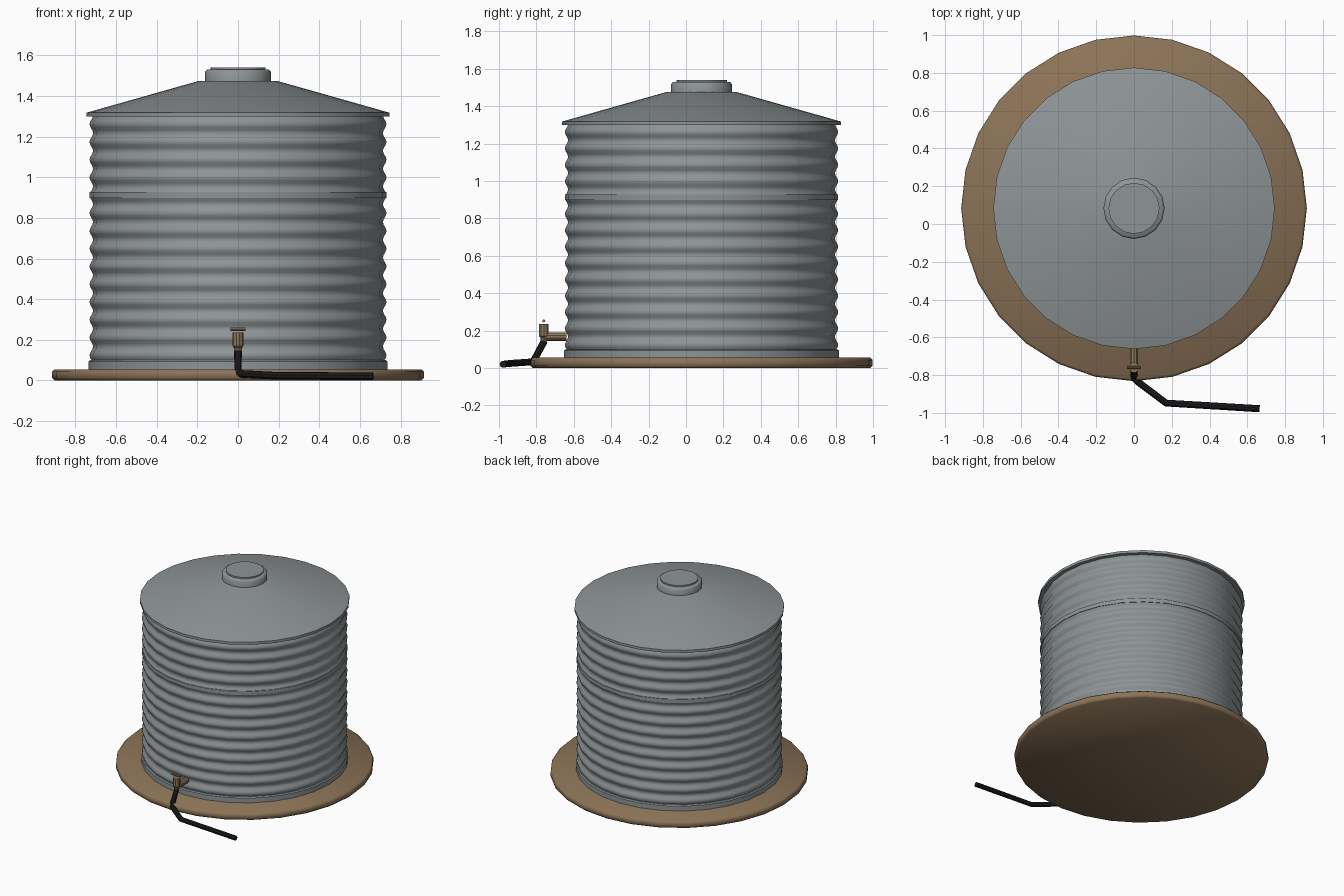
import bpy, math
from mathutils import Vector

if "Cube" in bpy.data.objects:
    bpy.data.objects.remove(bpy.data.objects["Cube"])

CY = 0.083      # tank axis in y
SIDES = 28


def material(name, rgb):
    m = bpy.data.materials.new(name)
    m.diffuse_color = (*rgb, 1)
    m.use_nodes = True
    m.node_tree.nodes["Principled BSDF"].inputs["Base Color"].default_value = m.diffuse_color
    return m


STEEL = material("galvanised_grey", (0.27, 0.295, 0.305))
EARTH = material("earth_brown", (0.26, 0.172, 0.095))
BRASS = material("dull_brass", (0.27, 0.185, 0.10))
RUBBER = material("black_rubber", (0.011, 0.011, 0.012))


def finish(ob, mat, angle=35):
    ob.data.materials.append(mat)
    bpy.ops.object.select_all(action='DESELECT')
    ob.select_set(True)
    bpy.context.view_layer.objects.active = ob
    bpy.ops.object.shade_smooth_by_angle(angle=math.radians(angle))
    return ob


def lathe(name, profile, mat, n=SIDES, centre=(0, CY), angle=35):
    """Spin a (radius, z) profile, bottom to top, and cap both ends."""
    verts, faces = [], []
    for r, z in profile:
        for i in range(n):
            a = 2 * math.pi * i / n
            verts.append((centre[0] + r * math.cos(a), centre[1] + r * math.sin(a), z))
    for k in range(len(profile) - 1):
        for i in range(n):
            j = (i + 1) % n
            faces.append((k * n + i, k * n + j, (k + 1) * n + j, (k + 1) * n + i))
    faces.append(tuple(reversed(range(n))))
    top = (len(profile) - 1) * n
    faces.append(tuple(range(top, top + n)))
    me = bpy.data.meshes.new(name)
    me.from_pydata(verts, [], faces)
    ob = bpy.data.objects.new(name, me)
    bpy.context.collection.objects.link(ob)
    return finish(ob, mat, angle)


def rod(name, a, b, r, mat, n=10):
    a, b = Vector(a), Vector(b)
    bpy.ops.mesh.primitive_cylinder_add(vertices=n, radius=r, depth=(b - a).length,
                                        location=(a + b) / 2)
    ob = bpy.context.object
    ob.name = name
    ob.rotation_euler = (b - a).to_track_quat('Z', 'Y').to_euler()
    return finish(ob, mat)


# Round earth pad with softened rim
lathe("base_pad", [(0.902, 0), (0.915, 0.012), (0.915, 0.043), (0.902, 0.055)], EARTH, angle=50)

# Corrugated wall
RIDGES, STEPS = 14, 6
Z0, Z1 = 0.08, 1.305
wall = []
for k in range(RIDGES * STEPS + 1):
    t = k / (RIDGES * STEPS)
    wall.append((0.722 - 0.009 * math.cos(2 * math.pi * RIDGES * t), Z0 + (Z1 - Z0) * t))
lathe("corrugated_wall", wall, STEEL, angle=60)

# Bottom rim and joint band
lathe("bottom_rim", [(0.735, 0.055), (0.735, 0.093), (0.728, 0.1)], STEEL)
lathe("joint_band", [(0.731, 0.897), (0.731, 0.927)], STEEL)

# Conical roof with eave lip
lathe("roof", [(0.745, 1.298), (0.745, 1.318), (0.19, 1.475)], STEEL, angle=30)

# Inspection hatch and its lid
lathe("hatch", [(0.162, 1.465), (0.162, 1.519), (0.152, 1.53)], STEEL, n=16, angle=50)
lathe("hatch_lid", [(0.135, 1.525), (0.135, 1.541)], STEEL, n=16)

# Tap: outlet pipe, valve body, stem and handle
TY = -0.76
rod("outlet_pipe", (0, -0.64, 0.168), (0, TY - 0.005, 0.168), 0.023, BRASS)
lathe("valve_body", [(0.017, 0.143), (0.02, 0.163), (0.027, 0.17), (0.027, 0.235)],
      BRASS, n=10, centre=(0, TY))
rod("tap_handle", (-0.038, TY, 0.252), (0.038, TY, 0.252), 0.008, BRASS, n=8)

# Hose running from the tap over the pad edge and along the ground
path = [(0, -0.757, 0.145), (0, -0.815, 0.038), (0.02, -0.835, 0.032),
        (0.17, -0.948, 0.024), (0.665, -0.978, 0.02)]
cu = bpy.data.curves.new("hose", 'CURVE')
cu.dimensions = '3D'
cu.bevel_depth = 0.019
cu.bevel_resolution = 2
cu.use_fill_caps = True
sp = cu.splines.new('POLY')
sp.points.add(len(path) - 1)
for p, c in zip(sp.points, path):
    p.co = (*c, 1)
hose = bpy.data.objects.new("hose", cu)
bpy.context.collection.objects.link(hose)
bpy.ops.object.select_all(action='DESELECT')
hose.select_set(True)
bpy.context.view_layer.objects.active = hose
bpy.ops.object.convert(target='MESH')
finish(bpy.context.object, RUBBER, 40)
